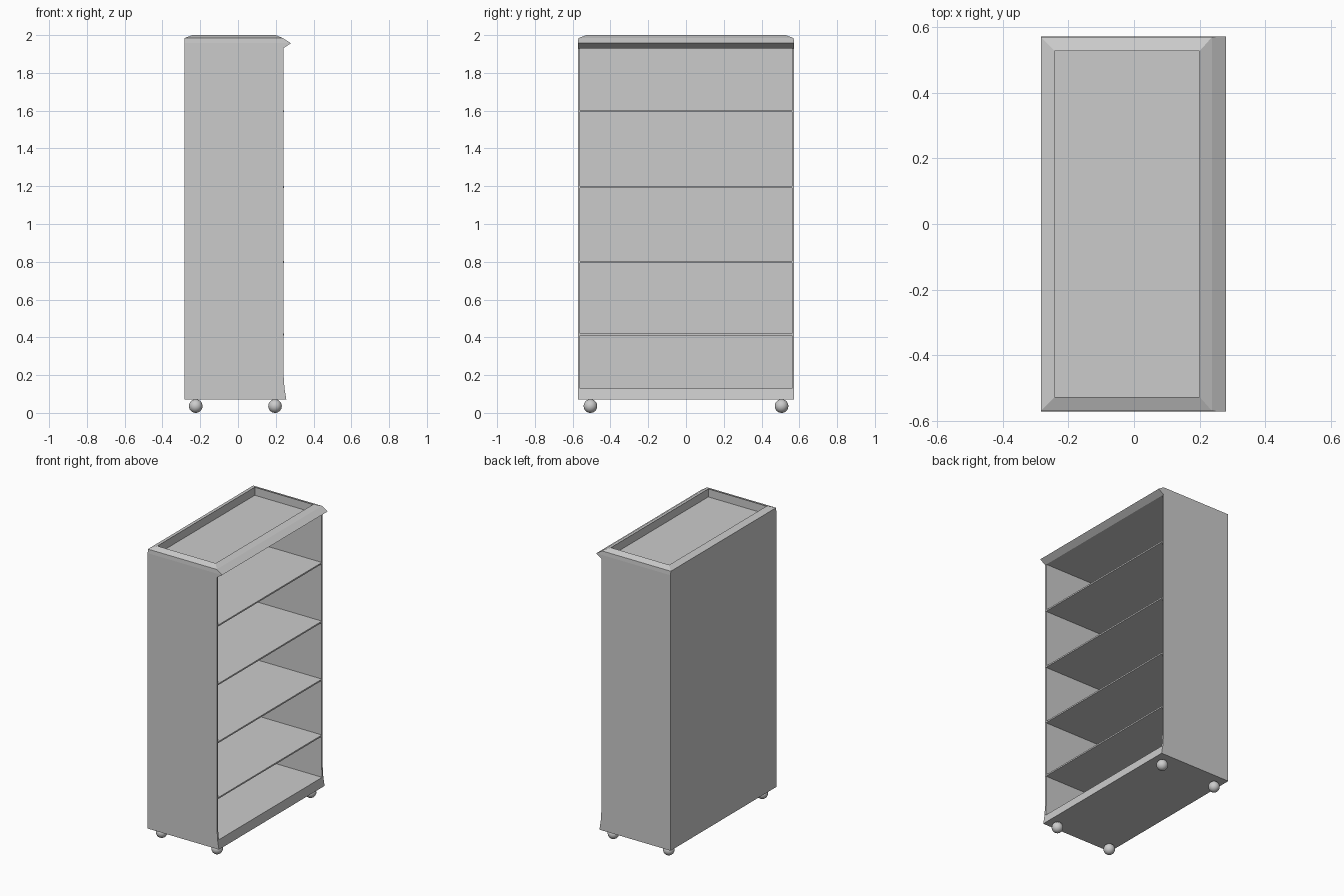
import bpy, bmesh

if "Cube" in bpy.data.objects:
    bpy.data.objects.remove(bpy.data.objects["Cube"])

W = 0.572            # half width along y
BACK = -0.284        # plane of the back panel
IN = 0.56            # inner face of the side panels


def finish(name, bm):
    bmesh.ops.recalc_face_normals(bm, faces=bm.faces[:])
    me = bpy.data.meshes.new(name)
    bm.to_mesh(me)
    bm.free()
    ob = bpy.data.objects.new(name, me)
    bpy.context.collection.objects.link(ob)
    return ob


def prism(name, profile, y0, y1):
    """Extrude an x-z profile along y."""
    bm = bmesh.new()
    f = bm.faces.new([bm.verts.new((x, y0, z)) for x, z in profile])
    ext = bmesh.ops.extrude_face_region(bm, geom=[f])['geom']
    verts = [v for v in ext if isinstance(v, bmesh.types.BMVert)]
    bmesh.ops.translate(bm, verts=verts, vec=(0, y1 - y0, 0))
    return finish(name, bm)


def box(name, x0, x1, y0, y1, z0, z1):
    return prism(name, [(x0, z0), (x1, z0), (x1, z1), (x0, z1)], y0, y1)


def loft(name, rings):
    """Stack rectangular rings (x0, x1, half y, z) and cap both ends."""
    bm = bmesh.new()
    loops = [[bm.verts.new(p) for p in
              ((a, -h, z), (b, -h, z), (b, h, z), (a, h, z))]
             for a, b, h, z in rings]
    for lo, hi in zip(loops, loops[1:]):
        for i in range(4):
            j = (i + 1) % 4
            bm.faces.new((lo[i], lo[j], hi[j], hi[i]))
    bm.faces.new(loops[0])
    bm.faces.new(loops[-1])
    return finish(name, bm)


# Side panels with a slight flare at the foot
side = [(BACK, 0.07), (0.256, 0.07), (0.246, 0.13), (0.24, 0.22),
        (0.24, 1.93), (BACK, 1.93)]
for s, label in ((-1, "left"), (1, "right")):
    prism(label + "_side_panel", side, s * IN, s * W)

# Back panel
box("back_panel", BACK, BACK + 0.012, -IN, IN, 0.07, 1.93)

# Base with slanted plinth front
prism("base", [(BACK + 0.012, 0.07), (0.256, 0.07), (0.246, 0.13),
               (BACK + 0.012, 0.13)], -IN, IN)

# Shelves
for i, z in enumerate((0.415, 0.798, 1.195, 1.597)):
    box(f"shelf_{i + 1}", BACK + 0.012, 0.244, -IN, IN, z - 0.005, z + 0.005)

# Crown with overhanging front moulding and recessed top
loft("crown", [(BACK, 0.24, W, 1.93), (BACK, 0.28, W, 1.957),
               (BACK, 0.238, W - 0.002, 1.984), (-0.242, 0.2, 0.527, 2.0),
               (-0.242, 0.2, 0.527, 1.945)])

# Ball feet
for x, xl in ((-0.224, "back"), (0.196, "front")):
    for s, yl in ((-1, "left"), (1, "right")):
        bpy.ops.mesh.primitive_uv_sphere_add(
            segments=24, ring_count=14, radius=0.036,
            location=(x, s * 0.506, 0.036))
        bpy.context.object.name = f"{xl}_{yl}_ball_foot"
        bpy.ops.object.shade_smooth()
